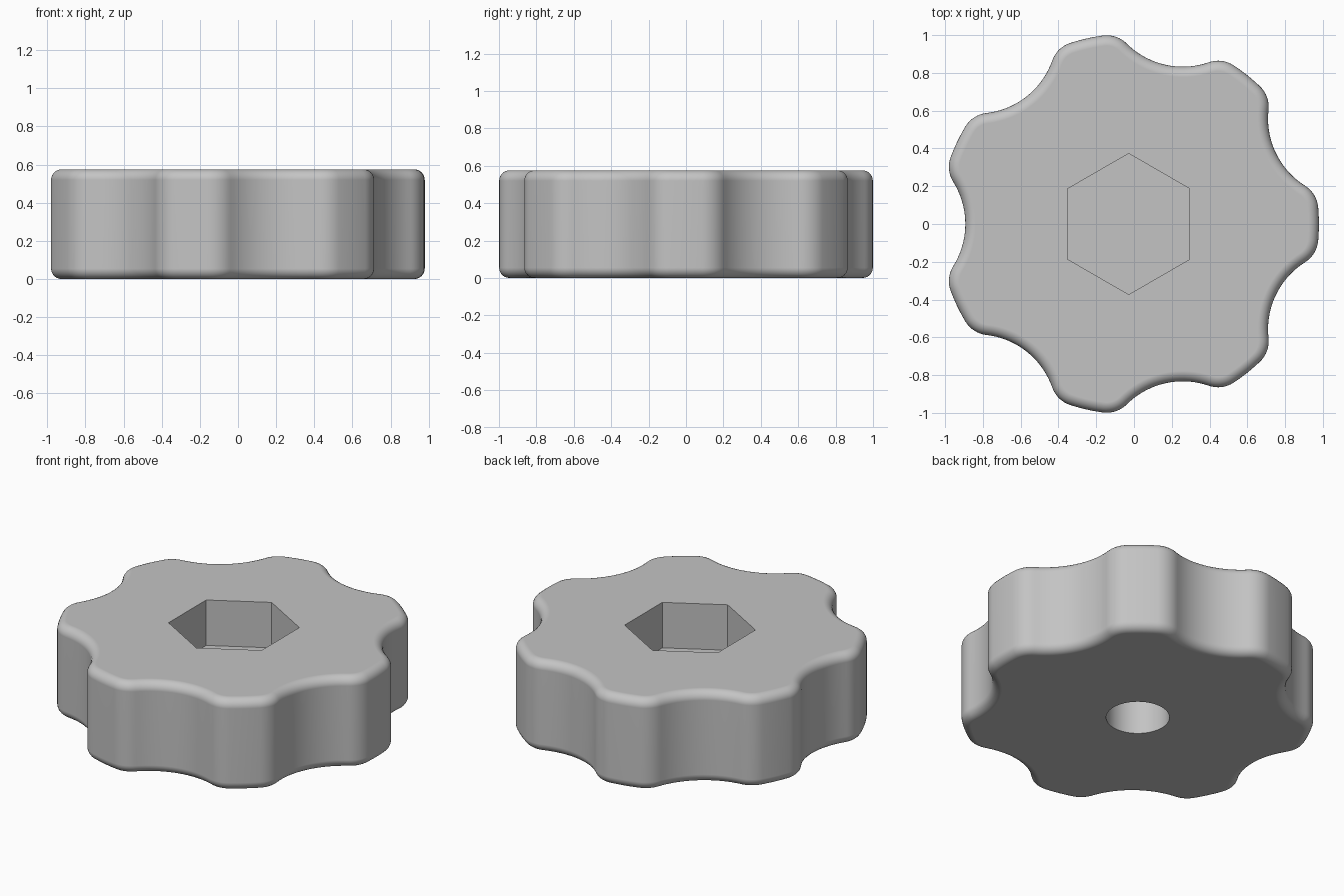
import bpy, bmesh
from math import pi, cos, sin, acos, atan2, radians
from mathutils import Vector

cube = bpy.data.objects.get("Cube")
if cube:
    bpy.data.objects.remove(cube)

LOBES = 7
HEIGHT = 0.575
CENTRE = Vector((-0.028, 0, 0))
OUTER, SCALLOP, FILLET = 1.007, 0.42, 0.15   # rim, concave and corner radii
SCALLOP_DIST = 0.865 + SCALLOP               # scallop centre from the axis
ROUND = 0.055                                # rounded top and bottom edges
POCKET_FLOOR, BORE_TOP = 0.29, 0.27

grey = bpy.data.materials.new("light grey")
grey.use_nodes = True
colour = (0.55, 0.55, 0.55, 1)
grey.diffuse_color = colour
grey.node_tree.nodes["Principled BSDF"].inputs["Base Color"].default_value = colour


def polar(r, a):
    return Vector((r * cos(a), r * sin(a)))


def arc(centre, r, a, b, n):
    return [centre + polar(r, a + (b - a) * i / n) for i in range(n + 1)]


def outline(inset):
    """Scalloped rim made of tangent arcs, moved inwards by inset."""
    half = pi / LOBES
    reach, span = OUTER - FILLET, SCALLOP + FILLET
    turn = half - acos((reach**2 + SCALLOP_DIST**2 - span**2) / (2 * reach * SCALLOP_DIST))
    corner, hollow = polar(reach, turn), polar(SCALLOP_DIST, half)
    d = hollow - corner
    tangent = atan2(d.y, d.x)
    side = arc(Vector((0, 0)), OUTER - inset, 0, turn, 3)
    side += arc(corner, FILLET - inset, turn, tangent, 8)[1:]
    side += arc(hollow, SCALLOP + inset, tangent + pi, half + pi, 9)[1:]
    mirrored = [Vector((p.x, -p.y)) for p in side[1:-1]]
    lobe = mirrored[::-1] + side
    return [polar(p.length, atan2(p.y, p.x) + 2 * half * k)
            for k in range(LOBES) for p in lobe]


def make_object(name, bm):
    bmesh.ops.recalc_face_normals(bm, faces=bm.faces)
    mesh = bpy.data.meshes.new(name)
    bm.to_mesh(mesh)
    bm.free()
    mesh.materials.append(grey)
    obj = bpy.data.objects.new(name, mesh)
    obj.location = CENTRE
    bpy.context.collection.objects.link(obj)
    return obj


def cutter(name, sides, radius, low, high, spin=0):
    bm = bmesh.new()
    rings = [[bm.verts.new((*polar(radius, spin + 2 * pi * i / sides), z))
              for i in range(sides)] for z in (low, high)]
    skin(bm, rings)
    obj = make_object(name, bm)
    obj.hide_render = True
    return obj


def skin(bm, rings):
    n = len(rings[0])
    for a, b in zip(rings, rings[1:]):
        for i in range(n):
            j = (i + 1) % n
            bm.faces.new((a[i], a[j], b[j], b[i]))
    bm.faces.new(rings[0][::-1])
    bm.faces.new(rings[-1])


# Knob body: stacked outlines with rounded edges
steps = 6
lower = [(ROUND * (1 - sin(t)), ROUND * (1 - cos(t)))
         for t in (pi / 2 * i / steps for i in range(steps + 1))]
levels = lower + [(inset, HEIGHT - z) for inset, z in lower[::-1]]
bm = bmesh.new()
skin(bm, [[bm.verts.new((*p, z)) for p in outline(inset)] for inset, z in levels])
knob = make_object("knob_body", bm)

# Hexagonal nut pocket from above, round blind bore from below
cutters = [cutter("nut_pocket_cutter", 6, 0.373, POCKET_FLOOR, HEIGHT + 0.1, pi / 6),
           cutter("bolt_bore_cutter", 64, 0.18, -0.1, BORE_TOP)]
bpy.ops.object.select_all(action='DESELECT')
bpy.context.view_layer.objects.active = knob
knob.select_set(True)
for tool in cutters:
    cut = knob.modifiers.new(tool.name, 'BOOLEAN')
    cut.operation = 'DIFFERENCE'
    cut.solver = 'EXACT'
    cut.object = tool
    bpy.ops.object.modifier_apply(modifier=cut.name)
    bpy.data.objects.remove(tool)

# Smooth rim, crisp pocket and bore edges, flat caps
bpy.ops.object.shade_smooth_by_angle(angle=radians(35))
weighted = knob.modifiers.new("flat_caps", 'WEIGHTED_NORMAL')
weighted.keep_sharp = True
